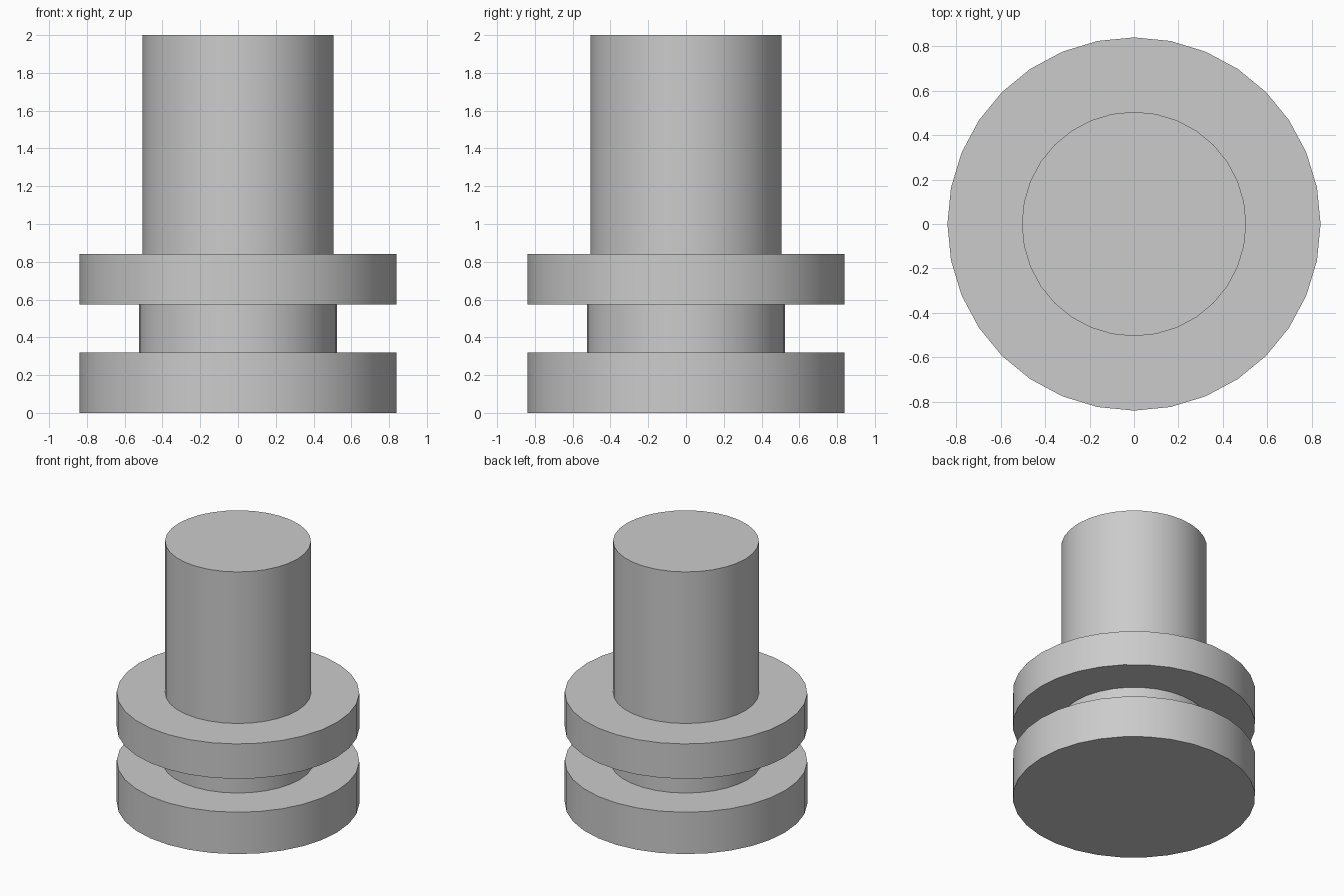
import bpy
import math

cube = bpy.data.objects.get("Cube")
if cube:
    bpy.data.objects.remove(cube, do_unlink=True)

# Single grey finish
grey = bpy.data.materials.new("plain_grey")
grey.use_nodes = True
colour = (0.6, 0.6, 0.6, 1)
grey.diffuse_color = colour
grey.node_tree.nodes["Principled BSDF"].inputs["Base Color"].default_value = colour


def disc(name, radius, bottom, top):
    """Upright capped cylinder between two heights."""
    bpy.ops.mesh.primitive_cylinder_add(
        vertices=32, radius=radius, depth=top - bottom,
        location=(0, 0, (bottom + top) / 2))
    part = bpy.context.object
    part.name = name
    part.data.materials.append(grey)
    bpy.ops.object.shade_smooth_by_angle(angle=math.radians(30))


# Stacked parts, from the floor up
disc("base_flange", 0.84, 0, 0.32)
disc("groove_neck", 0.525, 0.32, 0.575)
disc("upper_flange", 0.84, 0.575, 0.842)
disc("shaft", 0.505, 0.842, 2)
